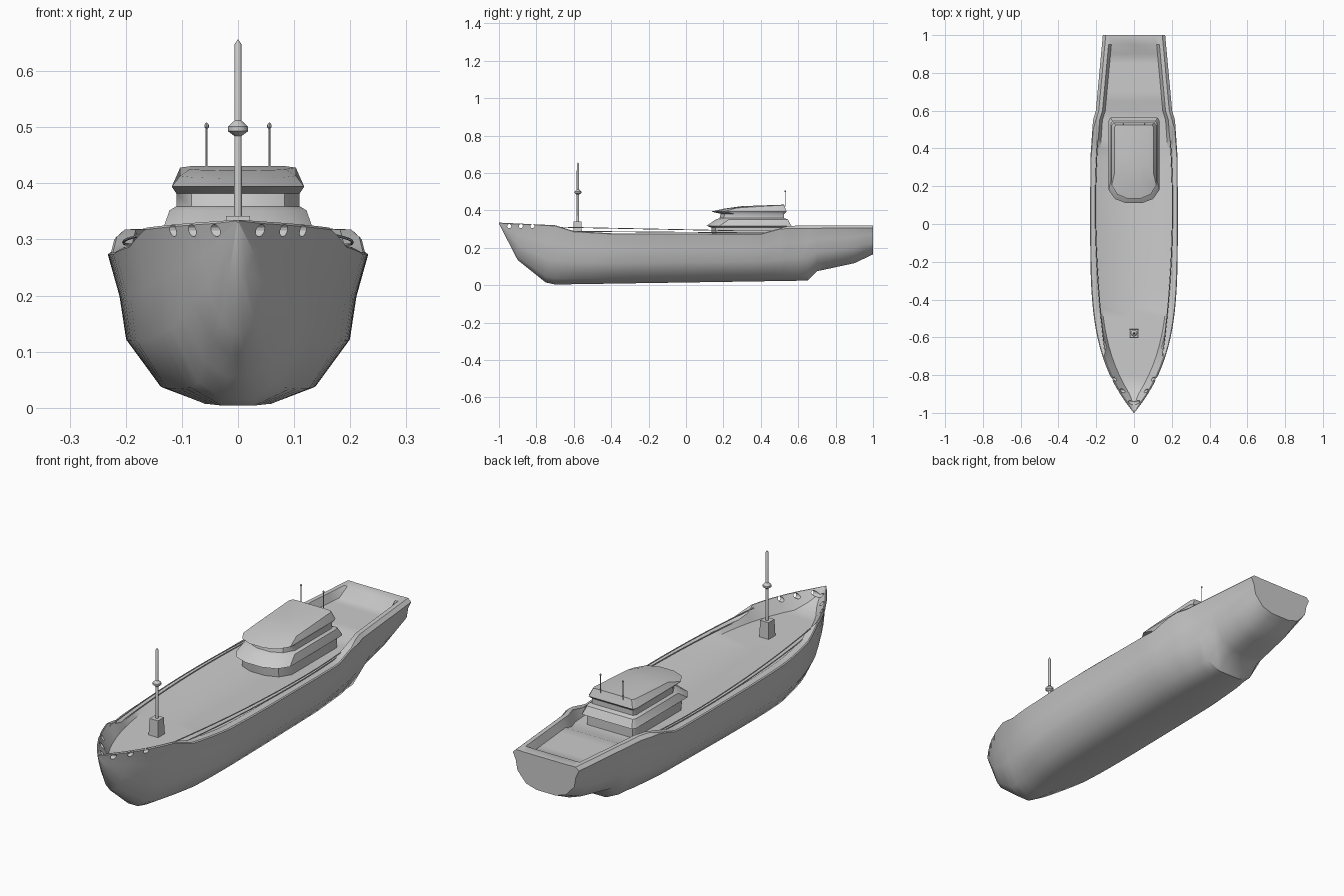
import bpy, bmesh, math

if "Cube" in bpy.data.objects:
    bpy.data.objects.remove(bpy.data.objects["Cube"])


def along(points, y):
    """Piecewise-linear height of a profile at position y."""
    for (a, va), (b, vb) in zip(points, points[1:]):
        if y <= b + 1e-6:
            return va + (vb - va) * (y - a) / (b - a)
    return points[-1][1]


def loft(name, rings, angle=35):
    """Skin a list of closed rings, cap both ends and shade smooth."""
    bm = bmesh.new()
    rows = [[bm.verts.new(p) for p in r] for r in rings]
    n = len(rows[0])
    for a, b in zip(rows, rows[1:]):
        for i in range(n):
            j = (i + 1) % n
            bm.faces.new((a[i], a[j], b[j], b[i]))
    bm.faces.new(rows[0])
    bm.faces.new(rows[-1])
    bmesh.ops.recalc_face_normals(bm, faces=bm.faces)
    me = bpy.data.meshes.new(name)
    bm.to_mesh(me)
    bm.free()
    ob = bpy.data.objects.new(name, me)
    bpy.context.collection.objects.link(ob)
    bpy.ops.object.select_all(action='DESELECT')
    ob.select_set(True)
    bpy.context.view_layer.objects.active = ob
    bpy.ops.object.shade_smooth_by_angle(angle=math.radians(angle))
    return ob


def circle(r, sides):
    return [(r * math.cos(2 * math.pi * k / sides), r * math.sin(2 * math.pi * k / sides))
            for k in range(sides)]


def turned(name, x, y, profile, sides=12):
    """Round upright part from (radius, z) pairs."""
    return loft(name, [[(x + u, y + v, z) for u, v in circle(r, sides)] for r, z in profile])


# Hull profiles along the length
KEEL = [(-1, .329), (-.9, .135), (-.75, .015), (-.7, .004), (.65, .025),
        (.7, .075), (.9, .118), (1, .165)]
SHEER = [(-1, .335), (-.7, .321), (-.6, .29), (-.4, .278), (.4, .276), (.55, .318), (1, .32)]
DECK = [(-1, .334), (-.85, .268), (.6, .268), (.65, .285), (.9, .285), (.95, .319), (1, .319)]
AFT_WIDTH = [(.1, .232), (.35, .231), (.55, .217), (.6, .202), (1, .165)]


def hull_ring(y):
    k, t, d = along(KEEL, y), along(SHEER, y), along(DECK, y)
    bow = max(0, (.1 - y) / 1.1)
    w = max(.002, .232 * (1 - bow ** 4)) if y < .1 else along(AFT_WIDTH, y)
    vee = 1 + 1.8 * max(0, -.5 - y)
    edge = min(.014 if y > .5 else .004, (t - k) * .3)
    rim = .009 if y < -.65 else .035
    half = [(w * fx ** vee, k + (t - k) * fz)
            for fx, fz in ((.28, 0), (.6, .1), (.86, .41), (.91, .7))]
    half += [(w, t - edge), (w - min(edge * 1.1, .2 * w), t),
             (max(w - rim, .35 * w), t), (max(w - .05, .12 * w), d)]
    outline = [(0, k)] + half + [(0, d)] + [(-x, z) for x, z in reversed(half)]
    return [(x, y, z) for x, z in outline]


hull = loft("hull", [hull_ring(-1 + .05 * i) for i in range(41)], 38)

# Mooring holes through the bow bulwark
for i in range(3):
    bpy.ops.mesh.primitive_cylinder_add(vertices=12, radius=.011, depth=.5,
                                        location=(0, -.945 + .062 * i, .316),
                                        rotation=(0, math.pi / 2, 0))
    cutter = bpy.context.object
    cutter.hide_render = True
    mod = hull.modifiers.new("hole", 'BOOLEAN')
    mod.operation, mod.object, mod.solver = 'DIFFERENCE', cutter, 'EXACT'
    bpy.context.view_layer.objects.active = hull
    bpy.ops.object.modifier_apply(modifier=mod.name)
    bpy.data.objects.remove(cutter)


# Deckhouse with flared tiers, chamfered front and sloping roof
def house_ring(w, front, z, rise=0):
    back = .525 + max(0, w - .11) * 1.6
    half = [(w * .93, back), (w, back - .015), (w, front + .07),
            (w * .75, front + .022), (w * .3, front)]
    outline = half + [(-x, y) for x, y in reversed(half)]
    return [(x, y, z + rise * (y - front) / (back - front)) for x, y in outline]


tiers = [(.122, .14, .262), (.122, .135, .308), (.134, .11, .318), (.122, .16, .352),
         (.11, .18, .359), (.11, .185, .382), (.118, .135, .394)]
loft("deckhouse", [house_ring(*t) for t in tiers]
     + [house_ring(.103, .2, .409, .02), house_ring(.085, .3, .423, .008)])

# Foremast: tapered foot, lamp housing and pole
loft("mast_foot", [[(sx * r, -.58 + sy * r, z) for sx, sy in ((-1, -1), (1, -1), (1, 1), (-1, 1))]
                   for r, z in ((.024, .262), (.021, .342))], 30)
turned("mast", 0, -.578, [(.007, .33), (.006, .648), (.001, .656)])
turned("mast_lamp", 0, -.578, [(.006, .484), (.018, .493), (.018, .501), (.006, .512)])

# Roof antennas
for side in (-1, 1):
    turned("antenna", side * .056, .53,
           [(.002, .42), (.002, .498), (.004, .5), (.004, .504), (.001, .508)], 8)

# Thin side rails following the deck edge
for label, start, drop in (("upper", .311, .02), ("lower", .289, .008)):
    for side in (-1, 1):
        rings = []
        for i in range(13):
            y = -.7 + i * .0975
            x = side * (.204 - .054 * (max(0, .1 - y) / .8) ** 2 - .1 * max(0, y - .1) ** 2)
            z = start - drop * min(1, y + .7)
            rings.append([(x + u, y, z + v) for u, v in circle(.0025, 6)])
        loft(label + "_rail", rings, 70)
